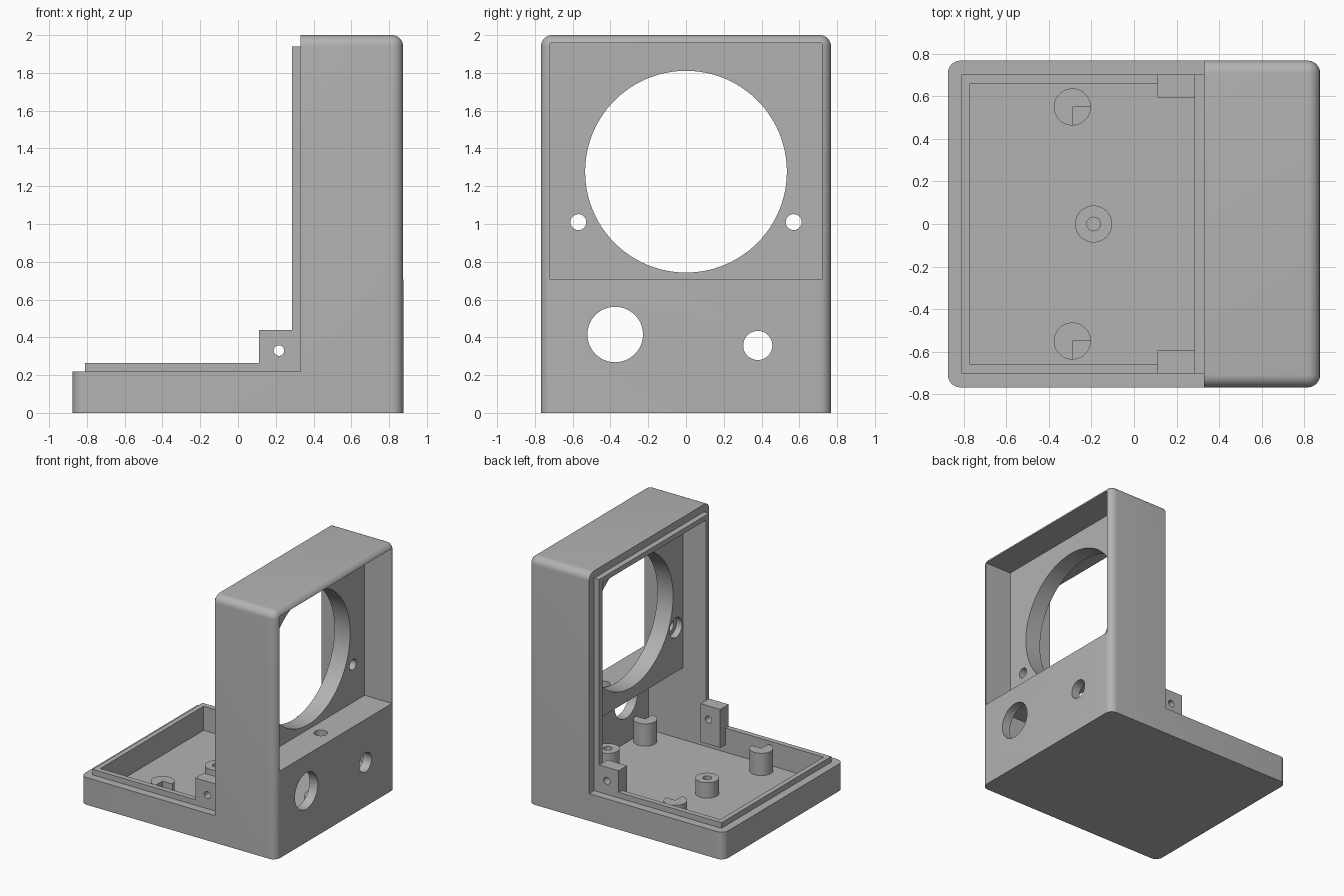
import bpy, bmesh, math
from mathutils import Matrix, Vector

cube = bpy.data.objects.get("Cube")
if cube:
    bpy.data.objects.remove(cube, do_unlink=True)

grey = bpy.data.materials.new("light_grey")
grey.use_nodes = True
COLOUR = (0.45, 0.45, 0.45, 1)
grey.diffuse_color = COLOUR
grey.node_tree.nodes["Principled BSDF"].inputs["Base Color"].default_value = COLOUR


def make_object(name, bm):
    bmesh.ops.recalc_face_normals(bm, faces=bm.faces)
    mesh = bpy.data.meshes.new(name)
    bm.to_mesh(mesh)
    bm.free()
    mesh.materials.append(grey)
    obj = bpy.data.objects.new(name, mesh)
    bpy.context.collection.objects.link(obj)
    return obj


def prism(name, profile, half, round_edge=None, radius=0.06):
    """Extrude an x-z profile to y = -half .. half, rounding chosen edges."""
    bm = bmesh.new()
    face = bm.faces.new([bm.verts.new((x, -half, z)) for x, z in profile])
    out = bmesh.ops.extrude_face_region(bm, geom=[face])
    moved = [v for v in out["geom"] if isinstance(v, bmesh.types.BMVert)]
    bmesh.ops.translate(bm, verts=moved, vec=(0, 2 * half, 0))
    if round_edge:
        edges = [e for e in bm.edges if round_edge(e.verts[0].co, e.verts[1].co)]
        bmesh.ops.bevel(bm, geom=edges, offset=radius, segments=8, profile=0.5,
                        affect="EDGES", clamp_overlap=True)
    return make_object(name, bm)


def box(name, x, y, z):
    bm = bmesh.new()
    bmesh.ops.create_cube(bm, size=1)
    for v in bm.verts:
        v.co = Vector([(r[0] + r[1]) / 2 + c * (r[1] - r[0])
                       for c, r in zip(v.co, (x, y, z))])
    return make_object(name, bm)


def cylinder(name, centre, radius, length, axis="Z", sides=48):
    bm = bmesh.new()
    turn = {"X": Matrix.Rotation(math.pi / 2, 4, "Y"),
            "Y": Matrix.Rotation(math.pi / 2, 4, "X"), "Z": Matrix()}[axis]
    bmesh.ops.create_cone(bm, cap_ends=True, segments=sides, radius1=radius,
                          radius2=radius, depth=length,
                          matrix=Matrix.Translation(centre) @ turn)
    return make_object(name, bm)


def combine(target, tool, operation="DIFFERENCE"):
    mod = target.modifiers.new("combine", "BOOLEAN")
    mod.operation, mod.object, mod.solver = operation, tool, "EXACT"
    bpy.context.view_layer.objects.active = target
    bpy.ops.object.modifier_apply(modifier=mod.name)
    bpy.data.objects.remove(tool, do_unlink=True)


def smooth(obj):
    bpy.ops.object.select_all(action="DESELECT")
    obj.select_set(True)
    bpy.context.view_layer.objects.active = obj
    bpy.ops.object.shade_smooth_by_angle(angle=math.radians(25))


# L-shaped outer shell, rounded at the corners and around the top
def rounded(a, b):
    if abs(a.z - b.z) > 0.1:
        return abs(a.x) > 0.8 and abs(b.x) > 0.8
    return min(a.z, b.z) > 1.9 and max(a.x, b.x) > 0.8


shell = prism("shell", [(-.875, 0), (.875, 0), (.875, 2), (.33, 2), (.33, .22), (-.875, .22)],
              .768, rounded)

# Raised lip and hollow interior
combine(shell, prism("lip", [(-.81, .03), (.6, .03), (.6, 1.94), (.285, 1.94),
                             (.285, .265), (-.81, .265)], .703), "UNION")
combine(shell, prism("cavity", [(-.77, .07), (.8, .07), (.8, 1.9), (.2, 1.9),
                                (.2, .5), (-.77, .5)], .66))

# Inset display panel with its surrounding recess
combine(shell, box("panel_block", (.49, .83), (-.68, .68), (.65, 1.93)), "UNION")
combine(shell, box("recess", (.63, 1), (-.72, .72), (.705, 1.957)))

# Round openings
combine(shell, cylinder("panel_opening", (.6, 0, 1.277), .534, .5, "X", 96))
for side in (-1, 1):
    combine(shell, cylinder("screw_hole", (.6, side * .57, 1.01), .042, .4, "X"))
    combine(shell, cylinder("counterbore", (.47, side * .57, 1.01), .08, .14, "X"))
combine(shell, cylinder("large_port", (.85, -.375, .415), .147, .3, "X"))
combine(shell, cylinder("small_port", (.85, .38, .357), .077, .3, "X"))
combine(shell, cylinder("shelf_hole", (.74, 0, .68), .05, .2))
smooth(shell)

# Side tabs with screw holes
for side, label in ((1, "back"), (-1, "front")):
    tab = box(label + "_tab", (.11, .285), sorted((side * .595, side * .703)), (.13, .44))
    combine(tab, cylinder("tab_hole", (.217, side * .65, .33), .028, .4, "Y", 32))
    smooth(tab)

# Support posts with a quarter notch
for x, y in ((-.29, .55), (-.29, -.55), (.7, .48), (.7, -.48)):
    post = cylinder("notched_post", (x, y, .15), .087, .2)
    combine(post, box("notch", (x, x + .2), (y - .2, y), (.19, .4)))
    smooth(post)

# Centre posts with a pilot hole
for x in (-.19, .7):
    post = cylinder("centre_post", (x, 0, .12), .087, .15)
    combine(post, cylinder("pilot_hole", (x, 0, .2), .032, .2, "Z", 32))
    smooth(post)
